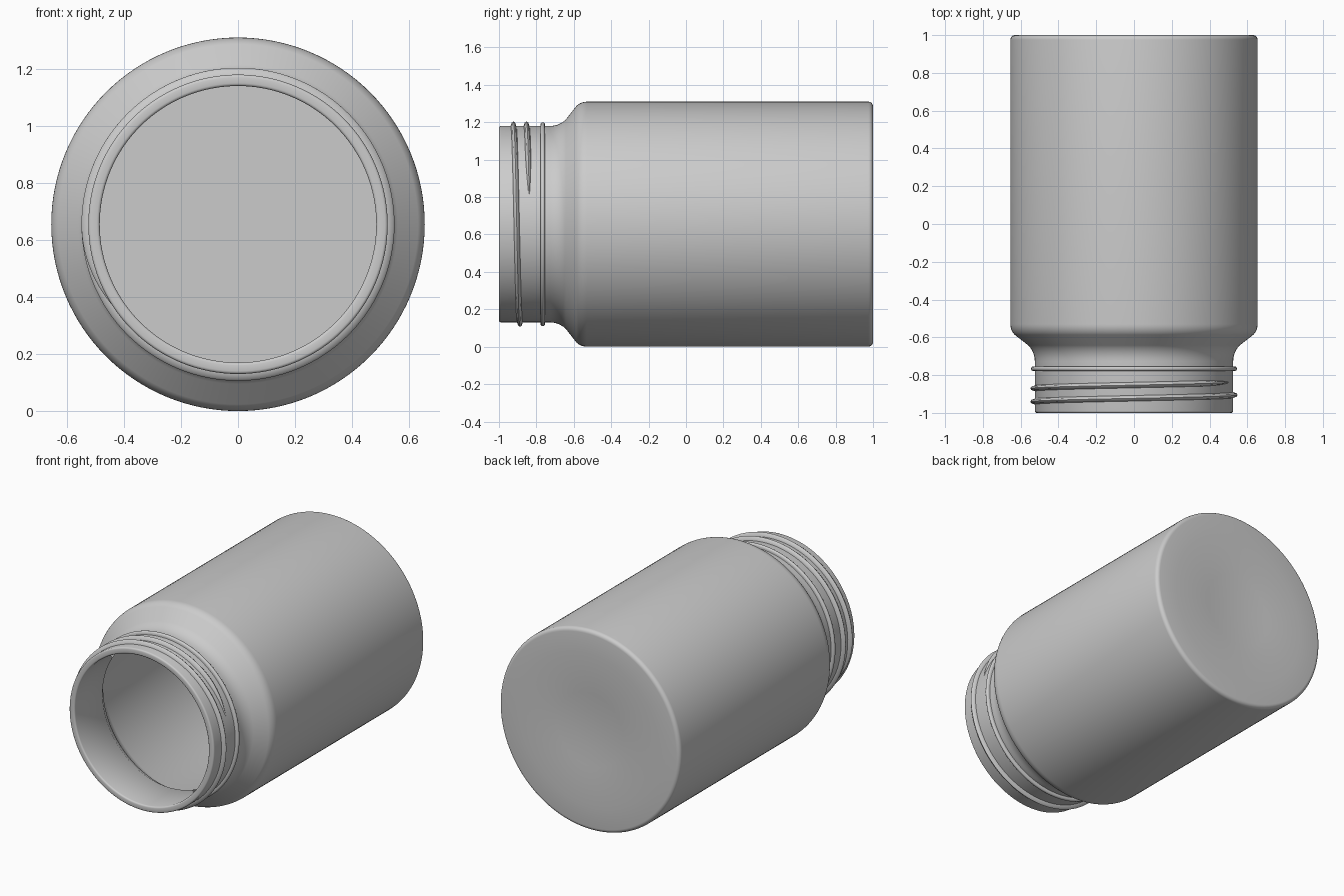
import bpy, bmesh, math

if "Cube" in bpy.data.objects:
    bpy.data.objects.remove(bpy.data.objects["Cube"])

AXIS_Z = 0.655   # the jar lies on its side, axis along y
SEGS = 128


def finish(bm, name, angle=35):
    bmesh.ops.remove_doubles(bm, verts=bm.verts, dist=1e-5)
    bmesh.ops.recalc_face_normals(bm, faces=bm.faces)
    mesh = bpy.data.meshes.new(name)
    bm.to_mesh(mesh)
    bm.free()
    ob = bpy.data.objects.new(name, mesh)
    bpy.context.collection.objects.link(ob)
    bpy.ops.object.select_all(action='DESELECT')
    ob.select_set(True)
    bpy.context.view_layer.objects.active = ob
    bpy.ops.object.shade_smooth_by_angle(angle=math.radians(angle))
    return ob


def point(r, y, a):
    return (r * math.cos(a), y, AXIS_Z + r * math.sin(a))


def lathe(name, profile, closed=False):
    """Spin (radius, y) points round the jar axis."""
    bm = bmesh.new()
    verts = [bm.verts.new(point(r, y, 0)) for r, y in profile]
    edges = [bm.edges.new(p) for p in zip(verts, verts[1:])]
    if closed:
        edges.append(bm.edges.new((verts[-1], verts[0])))
    bmesh.ops.spin(bm, geom=verts + edges, cent=(0, 0, AXIS_Z), axis=(0, 1, 0),
                   angle=2 * math.pi, steps=SEGS, use_merge=True)
    return finish(bm, name)


def fillet(cr, cy, rad, a0, a1, n=5):
    """Arc of profile points around (cr, cy), angles in degrees."""
    return [(cr + rad * math.cos(math.radians(a0 + (a1 - a0) * i / n)),
             cy + rad * math.sin(math.radians(a0 + (a1 - a0) * i / n)))
            for i in range(n + 1)]


# Hollow jar: dished base, body, shoulder, neck, lip, then the inside wall
outer = [(0, 0.98), (0.12, 0.983), (0.24, 0.99), (0.36, 1.0), (0.5, 1.0)]
outer += fillet(0.63, 0.975, 0.025, 90, 0)
outer += fillet(0.575, -0.53, 0.08, 0, -45)
outer += fillet(0.645, -0.727, 0.12, 135, 180)
outer += fillet(0.515, -0.99, 0.01, 0, -90, 3)
inner = fillet(0.495, -0.99, 0.01, -90, -180, 3)
inner += [(0.485, -0.71), (0.53, -0.64), (0.6, -0.56), (0.615, -0.52),
          (0.615, 0.93), (0.59, 0.955), (0, 0.955)]
lathe("jar_body", outer + inner)

# Rounded bead round the neck
lathe("neck_bead", [(0.515, -0.78)] + fillet(0.533, -0.766, 0.012, -90, 90, 8)
      + [(0.515, -0.752)], closed=True)

# Screw thread: rounded section swept along a helix, fading out at both ends
START, SWEEP, PITCH = math.radians(215), math.radians(560), 0.07
STEPS = 200
section = [(0.515, -0.016), (0.525, -0.015), (0.543, -0.009), (0.549, 0),
           (0.543, 0.009), (0.525, 0.015), (0.515, 0.016)]
bm = bmesh.new()
rings = []
for i in range(STEPS + 1):
    t = i / STEPS
    fade = math.sin(min(1, min(t, 1 - t) * 16) * math.pi / 2)
    a = START - SWEEP * t
    y = -0.947 + PITCH * SWEEP * t / (2 * math.pi)
    rings.append([bm.verts.new(point(0.515 + (r - 0.515) * (0.2 + 0.8 * fade),
                                     y + w * (0.3 + 0.7 * fade), a))
                  for r, w in section])
for p, q in zip(rings, rings[1:]):
    for j in range(len(section)):
        k = (j + 1) % len(section)
        bm.faces.new((p[j], p[k], q[k], q[j]))
bm.faces.new(rings[0])
bm.faces.new(rings[-1])
finish(bm, "screw_thread", 50)
